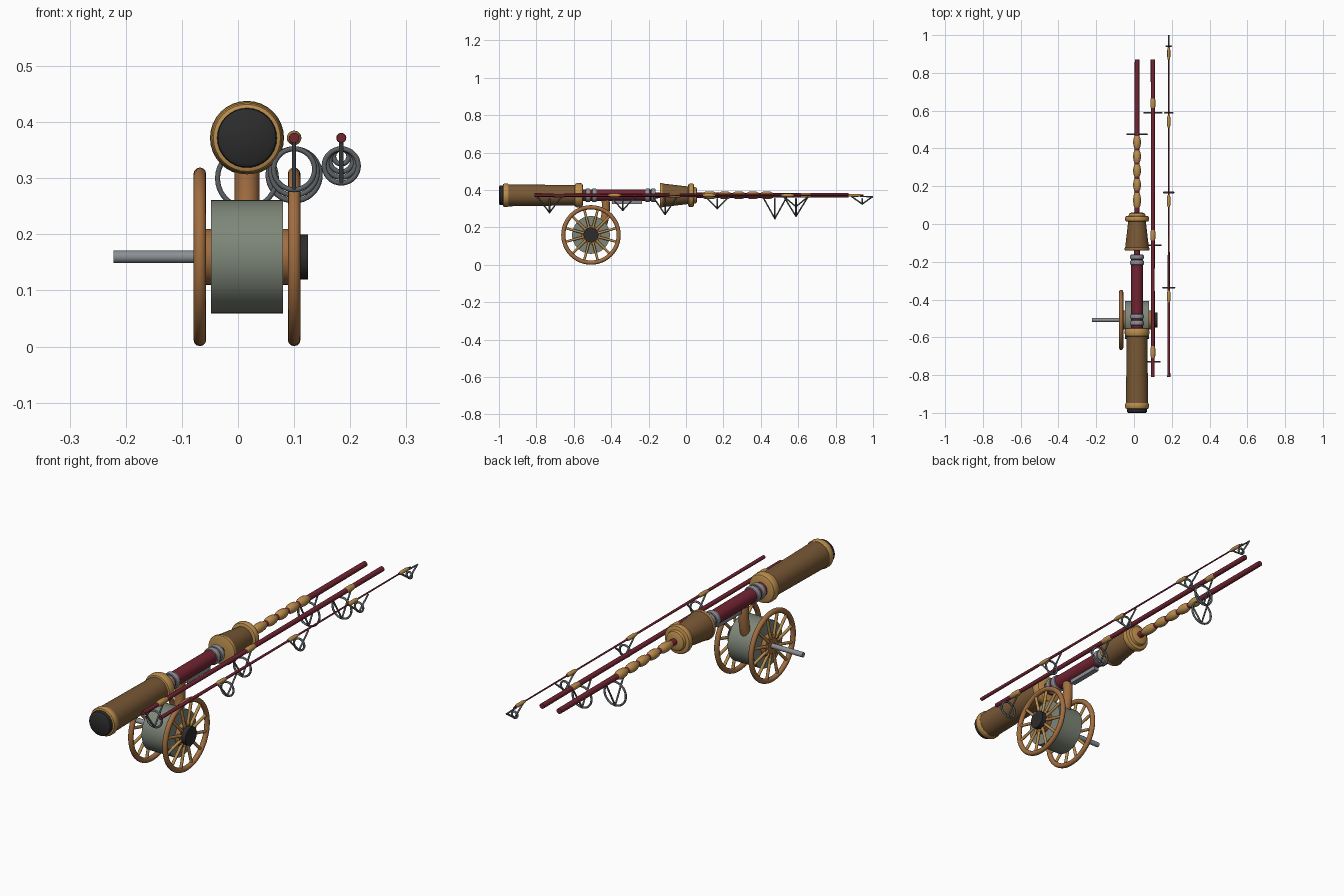
import bpy, bmesh, math
from mathutils import Vector, Matrix

if "Cube" in bpy.data.objects:
    bpy.data.objects.remove(bpy.data.objects["Cube"])


def mat(name, r, g, b):
    m = bpy.data.materials.new(name)
    m.diffuse_color = (r, g, b, 1)
    m.use_nodes = True
    m.node_tree.nodes["Principled BSDF"].inputs["Base Color"].default_value = m.diffuse_color
    return m


GRIP = mat("grip brown", 0.19, 0.098, 0.036)
GOLD = mat("gold trim", 0.50, 0.27, 0.075)
WOOD = mat("wheel wood", 0.36, 0.155, 0.052)
RED = mat("dark red", 0.17, 0.018, 0.032)
DRUM = mat("grey green", 0.21, 0.24, 0.19)
STEEL = mat("steel", 0.26, 0.28, 0.30)
WIRE = mat("dark steel", 0.11, 0.12, 0.13)
BLACK = mat("black rubber", 0.025, 0.025, 0.025)

ZR = 0.372          # height of all rod axes
X1, X2, X3 = 0.016, 0.1, 0.184
WY, WZ = -0.508, 0.16   # reel axis


def finish(bm, name, m):
    bmesh.ops.recalc_face_normals(bm, faces=bm.faces)
    me = bpy.data.meshes.new(name)
    bm.to_mesh(me)
    bm.free()
    me.materials.append(m)
    ob = bpy.data.objects.new(name, me)
    bpy.context.collection.objects.link(ob)
    bpy.ops.object.select_all(action='DESELECT')
    ob.select_set(True)
    bpy.context.view_layer.objects.active = ob
    bpy.ops.object.shade_smooth_by_angle(angle=math.radians(40))
    return ob


def lathe(name, m, x, profile, n=32):
    """Closed turned part along y; profile is (y, radius)."""
    bm = bmesh.new()
    rings = [[bm.verts.new((x + r * math.cos(2 * math.pi * i / n), y,
                            ZR + r * math.sin(2 * math.pi * i / n)))
              for i in range(n)] for y, r in profile]
    for a, b in zip(rings, rings[1:]):
        for i in range(n):
            j = (i + 1) % n
            bm.faces.new((a[i], a[j], b[j], b[i]))
    bm.faces.new(rings[0])
    bm.faces.new(rings[-1])
    return finish(bm, name, m)


def band(name, m, x, y0, y1, r, n=32):
    """Ring with rounded edges."""
    d = min((y1 - y0) * 0.3, r * 0.3)
    return lathe(name, m, x, [(y0, r - d), (y0 + d * 0.3, r - d * 0.3), (y0 + d, r),
                              (y1 - d, r), (y1 - d * 0.3, r - d * 0.3), (y1, r - d)], n)


def add_rod(bm, a, b, r, n=10):
    a, b = Vector(a), Vector(b)
    d = b - a
    mx = Matrix.Translation((a + b) / 2) @ d.to_track_quat('Z', 'Y').to_matrix().to_4x4()
    bmesh.ops.create_cone(bm, cap_ends=True, segments=n, radius1=r, radius2=r,
                          depth=d.length, matrix=mx)


def rod(name, m, a, b, r, n=32):
    bm = bmesh.new()
    add_rod(bm, a, b, r, n)
    return finish(bm, name, m)


def torus(name, m, loc, R, r, axis, n=40, k=12):
    bpy.ops.mesh.primitive_torus_add(
        major_radius=R, minor_radius=r, major_segments=n, minor_segments=k, location=loc,
        rotation=(math.pi / 2, 0, 0) if axis == 'Y' else (0, math.pi / 2, 0))
    ob = bpy.context.object
    ob.name = name
    ob.data.materials.append(m)
    bpy.ops.object.shade_smooth_by_angle(angle=math.radians(60))


# butt grip with end cap and trim rings
lathe("butt_cap", BLACK, X1, [(-1.0, 0.046), (-0.995, 0.052), (-0.97, 0.054)])
band("butt_ring", GOLD, X1, -0.98, -0.945, 0.063)
lathe("butt_grip", GRIP, X1, [(-0.96, 0.059), (-0.57, 0.054)])
band("butt_front_ring", GOLD, X1, -0.597, -0.55, 0.065)

# reel seat
lathe("reel_seat", RED, X1, [(-0.56, 0.031), (-0.165, 0.031)])
for i, y in enumerate((-0.525, -0.49, -0.205, -0.175)):
    band(f"seat_ring_{i}", STEEL, X1, y - 0.013, y + 0.013, 0.037)
bpy.ops.mesh.primitive_cube_add(size=1, location=(X1, -0.315, 0.335))
foot = bpy.context.object
foot.name, foot.scale = "reel_foot", (0.024, 0.16, 0.018)
foot.data.materials.append(STEEL)

# fore grip
lathe("fore_grip", GRIP, X1, [(-0.135, 0.064), (0.02, 0.046)])
band("fore_grip_back_ring", GOLD, X1, -0.14, -0.125, 0.066)
band("fore_grip_ring", GOLD, X1, 0.012, 0.043, 0.063)
lathe("fore_grip_collar", GOLD, X1, [(0.04, 0.046), (0.055, 0.042), (0.06, 0.03)])

# lower section with spindle wraps
lathe("lower_section", RED, X1, [(-0.17, 0.016), (0.06, 0.014), (0.87, 0.012)], 20)
for i, (y0, y1) in enumerate(((0.085, 0.165), (0.175, 0.24), (0.25, 0.315),
                              (0.325, 0.39), (0.40, 0.465))):
    w = y1 - y0
    lathe(f"wrap_{i}", GOLD, X1, [(y0, 0.013), (y0 + w * 0.2, 0.019), (y0 + w * 0.5, 0.021),
                                  (y0 + w * 0.8, 0.019), (y1, 0.013)], 24)

# middle section and tip section, stowed alongside
lathe("middle_section", RED, X2, [(-0.81, 0.009), (0.87, 0.0115)], 20)
lathe("tip_section", RED, X3, [(-0.81, 0.008), (-0.35, 0.006), (0.2, 0.004), (0.95, 0.003)], 16)


# line guides: a ring hung below the rod on a V of wire
def guide(name, x, y, R, half=0.065, wrap=None, wr=0.013):
    t = 0.0045
    zc = 0.357 - R
    torus(name + "_ring", WIRE, (x, y, zc), R - t, t, 'Y', 36, 10)
    bm = bmesh.new()
    for s in (-1, 1):
        add_rod(bm, (x, y + s * half, ZR - 0.007), (x, y, zc - R + t), 0.0038)
    finish(bm, name + "_legs", WIRE)
    if wrap:
        c = y + wrap
        lathe(name + "_wrap", GOLD, x, [(c - 0.032, wr * 0.7), (c - 0.018, wr),
                                        (c + 0.018, wr), (c + 0.032, wr * 0.7)], 20)


guide("lower_guide", X1, 0.475, 0.057)
for i, (y, R) in enumerate(((-0.73, 0.041), (-0.112, 0.046), (0.588, 0.051))):
    guide(f"middle_guide_{i}", X2, y, R, wrap=0.052)
for i, (y, R) in enumerate(((-0.338, 0.035), (0.167, 0.03), (0.588, 0.025))):
    guide(f"tip_guide_{i}", X3, y, R, wrap=-0.045, wr=0.009)
guide("end_guide", X3, 0.942, 0.018, half=0.056, wrap=-0.04, wr=0.008)
rod("end_wire", WIRE, (X3, 0.93, ZR - 0.006), (X3, 1.0, ZR - 0.008), 0.0035, 10)

# reel drum, hub, cap and crank
rod("reel_drum", DRUM, (-0.048, WY, WZ), (0.08, WY, WZ), 0.101, 48)
rod("reel_hub", WOOD, (-0.07, WY, WZ), (0.102, WY, WZ), 0.05)
rod("hub_cap", BLACK, (0.1, WY, WZ), (0.125, WY, WZ), 0.04)
rod("crank_rod", STEEL, (-0.222, WY, WZ), (-0.06, WY, WZ), 0.011, 20)

# spoked wheels
for side, x in (("left", -0.068), ("right", 0.1)):
    torus(side + "_wheel_rim", WOOD, (x, WY, WZ), 0.148, 0.0112, 'X', 48)
    bm = bmesh.new()
    for i in range(12):
        a = 2 * math.pi * i / 12 + math.pi / 12
        d = Vector((0, math.cos(a), math.sin(a)))
        c = Vector((x, WY, WZ))
        add_rod(bm, c + d * 0.035, c + d * 0.145, 0.0065, 12)
    finish(bm, side + "_wheel_spokes", GOLD)

# bent post joining reel and seat
cu = bpy.data.curves.new("reel_post", 'CURVE')
cu.dimensions = '3D'
cu.bevel_depth, cu.bevel_resolution, cu.use_fill_caps = 0.022, 5, True
sp = cu.splines.new('BEZIER')
sp.bezier_points.add(1)
for p, co, h in zip(sp.bezier_points, ((X1, -0.45, 0.20), (X1, -0.43, 0.345)),
                    ((0, 0.02, 0.045), (0, -0.005, 0.045))):
    p.co = co
    p.handle_left = Vector(co) - Vector(h)
    p.handle_right = Vector(co) + Vector(h)
cu.materials.append(WOOD)
bpy.context.collection.objects.link(bpy.data.objects.new("reel_post", cu))
